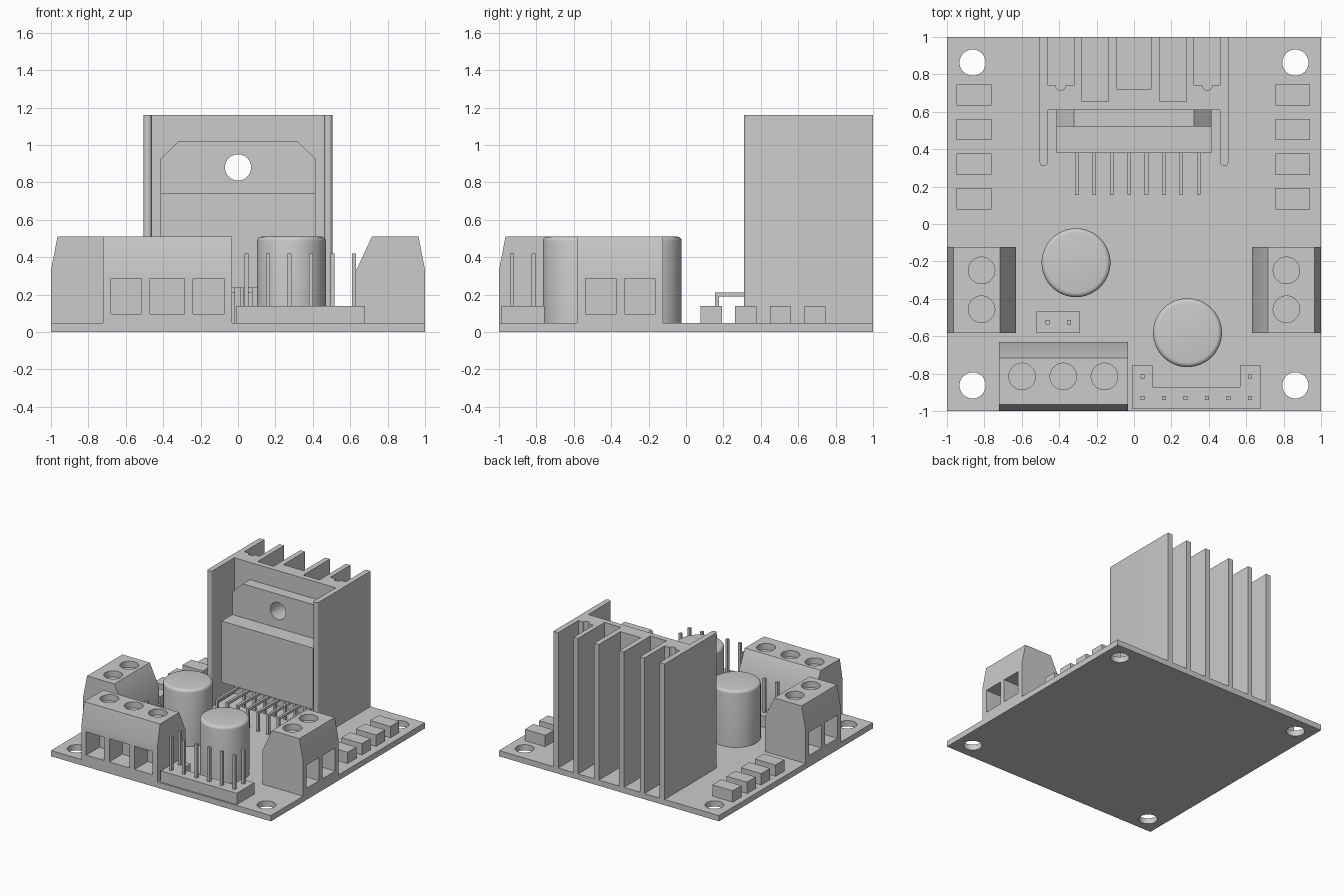
import bpy, bmesh, math
from mathutils import Matrix

if "Cube" in bpy.data.objects:
    bpy.data.objects.remove(bpy.data.objects["Cube"])

T = 0.047  # board thickness


def prism(bm, pts, a, b, axis='z'):
    """Extrude a 2D outline from a to b along an axis."""
    def place(u, v, w):
        return {'z': (u, v, w), 'x': (w, u, v), 'y': (u, w, v)}[axis]
    lo = [bm.verts.new(place(u, v, a)) for u, v in pts]
    hi = [bm.verts.new(place(u, v, b)) for u, v in pts]
    n = len(pts)
    faces = [bm.faces.new(lo), bm.faces.new(hi)]
    for i in range(n):
        j = (i + 1) % n
        faces.append(bm.faces.new((lo[i], lo[j], hi[j], hi[i])))
    bmesh.ops.recalc_face_normals(bm, faces=faces)


def rect(x0, x1, y0, y1):
    return [(x0, y0), (x1, y0), (x1, y1), (x0, y1)]


def arc(cx, cy, r, a0, a1, n):
    return [(cx + r * math.cos(math.radians(a0 + (a1 - a0) * i / n)),
             cy + r * math.sin(math.radians(a0 + (a1 - a0) * i / n))) for i in range(n + 1)]


def circle(cx, cy, r, n=40):
    return arc(cx, cy, r, 0, 360, n)[:-1]


def finish(bm, name):
    me = bpy.data.meshes.new(name)
    bm.to_mesh(me)
    bm.free()
    ob = bpy.data.objects.new(name, me)
    bpy.context.collection.objects.link(ob)
    return ob


def activate(ob):
    bpy.ops.object.select_all(action='DESELECT')
    ob.select_set(True)
    bpy.context.view_layer.objects.active = ob


def smooth(ob):
    activate(ob)
    bpy.ops.object.shade_smooth_by_angle(angle=math.radians(30))


def cut(ob, bm):
    """Subtract a bmesh of separate closed solids, then drop the cutter."""
    cutter = finish(bm, ob.name + "_cutter")
    cutter.hide_render = True
    mod = ob.modifiers.new("cut", 'BOOLEAN')
    mod.operation, mod.solver, mod.object = 'DIFFERENCE', 'EXACT', cutter
    activate(ob)
    bpy.ops.object.modifier_apply(modifier=mod.name)
    bpy.data.objects.remove(cutter)
    smooth(ob)


def solid(name, pts, a, b, axis='z'):
    bm = bmesh.new()
    prism(bm, pts, a, b, axis)
    return finish(bm, name)


# Circuit board with four mounting holes
board = solid("circuit_board", rect(-1, 1, -1, 1), 0, T)
bm = bmesh.new()
for sx in (-1, 1):
    for sy in (-1, 1):
        prism(bm, circle(sx * 0.863, sy * 0.863, 0.07), -0.1, 0.2)
cut(board, bm)

# Heatsink: extruded profile, drawn as the right half and mirrored
half = [(0.092, 1), (0.092, 0.72)]
right = [(0.135, 1), (0.135, 0.655), (0.281, 0.655), (0.281, 1), (0.322, 1), (0.322, 0.74)]
notch = [(0.362, 0.74)] + arc(0.392, 0.74, 0.026, 180, 360, 8) + [(0.422, 0.74)]
tip = arc(0.483, 0.331, 0.022, 360, 180, 8)
half = half[::-1] + right + notch + [(0.461, 0.74), (0.461, 1), (0.505, 1)] + tip + [(0.461, 0.61)]
heatsink = solid("heatsink", half + [(-x, y) for x, y in reversed(half)], T, 1.16)
bm = bmesh.new()
prism(bm, circle(0, 0.88, 0.07), 0.55, 0.8, 'y')
cut(heatsink, bm)

# Driver chip: metal tab and body
tab = solid("chip_tab", [(-0.415, 0.235), (0.415, 0.235), (0.415, 0.925), (0.32, 1.018),
                         (-0.32, 1.018), (-0.415, 0.925)], 0.52, 0.61, 'y')
bm = bmesh.new()
prism(bm, circle(0, 0.88, 0.07), 0.4, 0.7, 'y')
cut(tab, bm)
solid("chip_body", rect(-0.415, 0.415, 0.235, 0.74), 0.38, 0.52, 'y')

# Chip legs: bent front row, straight rear row
bent = [(0.46, 0.25), (0.46, 0.19), (0.176, 0.19), (0.176, T), (0.156, T), (0.156, 0.21),
        (0.44, 0.21), (0.44, 0.25)]
bm = bmesh.new()
for i in range(8):
    x = -0.305 + i * 0.093
    prism(bm, bent, x - 0.01, x + 0.01, 'x')
    if i < 7:
        prism(bm, rect(x + 0.0365, x + 0.0565, 0.44, 0.46), T, 0.25)
finish(bm, "chip_legs")

# Capacitors with rounded tops
for name, x, y in (("capacitor_left", -0.31, -0.207), ("capacitor_right", 0.286, -0.581)):
    bm = bmesh.new()
    prism(bm, circle(x, y, 0.184, 64), T, 0.51)
    rim = [e for e in bm.edges if all(v.co.z > 0.5 for v in e.verts)]
    bmesh.ops.bevel(bm, geom=rim, offset=0.024, segments=4, profile=0.5, affect='EDGES')
    smooth(finish(bm, name))


# Screw terminals: built on the front edge, then turned to their own edge
def terminal(name, x0, x1, ways, angle):
    prof = [(-1, T), (-0.632, T), (-0.632, 0.33), (-0.716, 0.51), (-0.965, 0.51), (-1, 0.33)]
    ob = solid(name, prof, x0, x1, 'x')
    bm = bmesh.new()
    mid = (x0 + x1) / 2
    for i in range(ways):
        x = mid + (i - (ways - 1) / 2) * (0.22 if ways == 3 else 0.208)
        w = 0.092 if ways == 3 and i == 1 else 0.082
        prism(bm, circle(x, -0.815, 0.071), 0.46, 0.6)
        prism(bm, rect(x - w, x + w, 0.095, 0.285), -1.1, -0.83, 'y')
    cut(ob, bm)
    ob.data.transform(Matrix.Rotation(math.radians(angle), 4, 'Z'))


terminal("front_terminal", -0.723, -0.033, 3, 0)
terminal("right_terminal", -0.582, -0.122, 2, 90)
terminal("left_terminal", 0.122, 0.582, 2, -90)

# Pin headers
solid("header_base", [(-0.012, -0.987), (0.68, -0.987), (0.68, -0.757), (0.566, -0.757),
                      (0.566, -0.872), (0.1, -0.872), (0.1, -0.757), (-0.012, -0.757)], T, 0.14)
solid("jumper_base", rect(-0.52, -0.29, -0.582, -0.467), T, 0.14)
pins = [(0.045 + i * 0.115, -0.93) for i in range(6)]
pins += [(0.045, -0.815), (0.62, -0.815), (-0.462, -0.525), (-0.347, -0.525)]
bm = bmesh.new()
for x, y in pins:
    prism(bm, rect(x - 0.011, x + 0.011, y - 0.011, y + 0.011), T, 0.42)
finish(bm, "header_pins")

# Small surface-mount parts along both sides
for side, x0, x1 in (("left", -0.948, -0.762), ("right", 0.757, 0.942)):
    for i in range(4):
        y = 0.135 + i * 0.185
        solid(f"small_part_{side}_{i + 1}", rect(x0, x1, y - 0.057, y + 0.057), T, 0.14)
